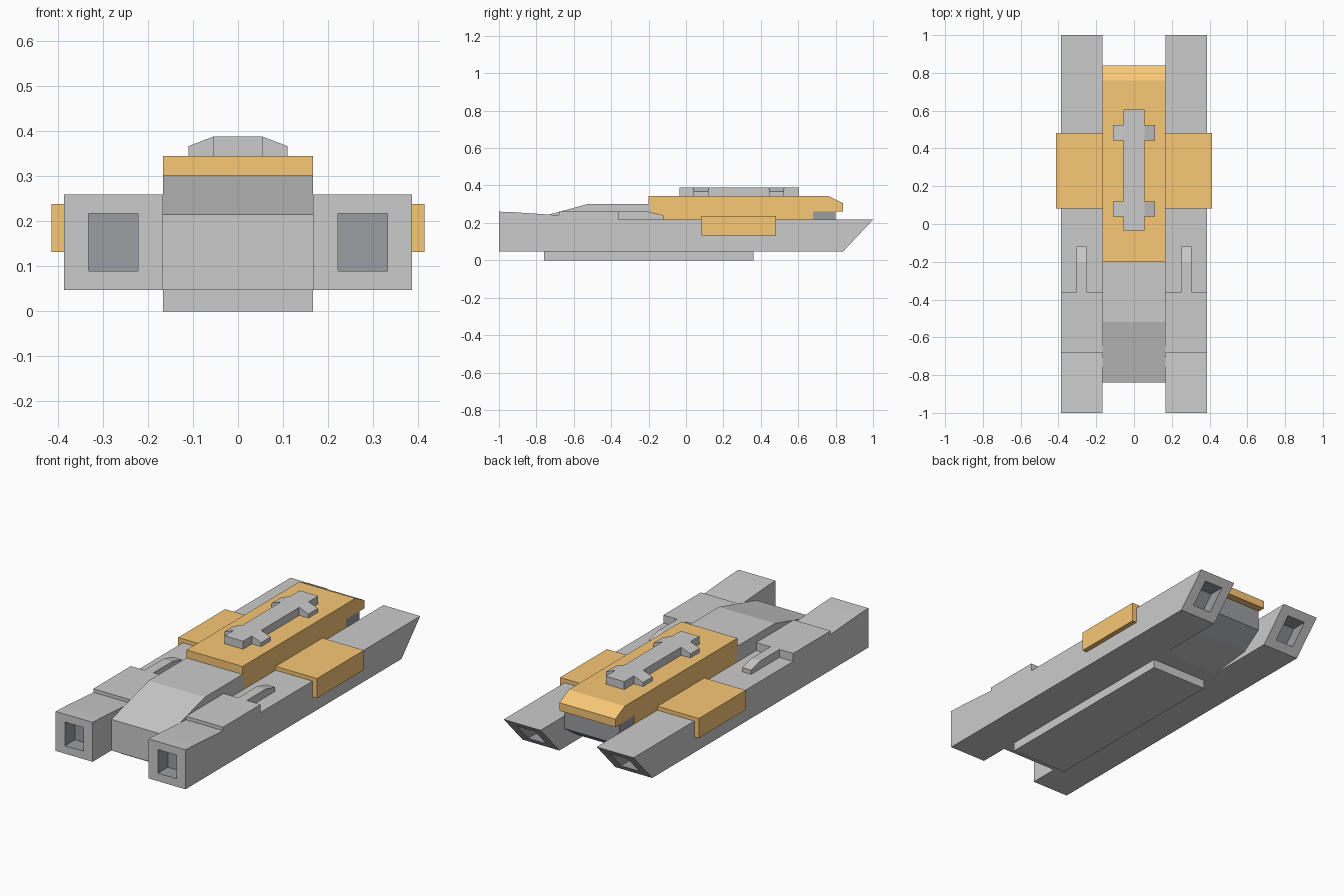
import bpy
import bmesh
from mathutils import Vector

if "Cube" in bpy.data.objects:
    bpy.data.objects.remove(bpy.data.objects["Cube"])


def material(name, colour):
    m = bpy.data.materials.new(name)
    m.diffuse_color = colour
    m.use_nodes = True
    m.node_tree.nodes["Principled BSDF"].inputs["Base Color"].default_value = m.diffuse_color
    return m


gold = material("gold", (0.95, 0.58, 0.18, 1))
dark = material("dark_grey", (0.33, 0.34, 0.36, 1))


def finish(name, bm, mat=None, mirror=False):
    bmesh.ops.recalc_face_normals(bm, faces=bm.faces[:])
    mesh = bpy.data.meshes.new(name)
    bm.to_mesh(mesh)
    bm.free()
    obj = bpy.data.objects.new(name, mesh)
    bpy.context.collection.objects.link(obj)
    if mat:
        mesh.materials.append(mat)
    if mirror:
        mod = obj.modifiers.new("mirror", 'MIRROR')
        mod.use_mirror_merge = False
    return obj


def prism(points, a, b, axis='X'):
    """Extrude a (y, z) profile along x, or an (x, z) profile along y."""
    bm = bmesh.new()

    def place(p, d):
        return (d, p[0], p[1]) if axis == 'X' else (p[0], d, p[1])
    lo = [bm.verts.new(place(p, a)) for p in points]
    hi = [bm.verts.new(place(p, b)) for p in points]
    bm.faces.new(lo)
    bm.faces.new(hi[::-1])
    n = len(points)
    for i in range(n):
        j = (i + 1) % n
        bm.faces.new((lo[i], hi[i], hi[j], lo[j]))
    bmesh.ops.recalc_face_normals(bm, faces=bm.faces[:])
    return bm


def box(y0, y1, z0, z1):
    return [(y0, z0), (y1, z0), (y1, z1), (y0, z1)]


W = 0.167    # half width of the central body
OUT = 0.387  # outer side of the pods

# Side pods with recessed dark openings at both ends
bm = prism([(-1, 0.047), (0.84, 0.047), (1, 0.217), (-0.36, 0.217),
            (-0.68, 0.241), (-0.92, 0.257), (-1, 0.26)], W, OUT)
bm.faces.ensure_lookup_table()
front = min(bm.faces, key=lambda f: f.calc_center_median().y)
rear = max(bm.faces, key=lambda f: f.calc_center_median().y)
for face, depth in ((front, 0.085), (rear, -0.085)):
    rim = bmesh.ops.extrude_discrete_faces(bm, faces=[face])['faces'][0]
    c = rim.calc_center_median()
    for v in rim.verts:
        d = v.co - c
        v.co = c + Vector((d.x * 0.5, d.y * 0.6, d.z * 0.6))
    floor = bmesh.ops.extrude_discrete_faces(bm, faces=[rim])['faces'][0]
    for v in floor.verts:
        v.co.y += depth
        for f in v.link_faces:
            f.material_index = 1
pod = finish("side_pod", bm, material("hull_grey", (0.8, 0.8, 0.8, 1)), True)
pod.data.materials.append(dark)

# Pod deck plates and their narrow fingers
finish("deck_plate", prism(box(-0.68, -0.36, 0.21, 0.26), W, OUT), None, True)
finish("deck_finger", prism([(-0.36, 0.21), (-0.12, 0.21), (-0.12, 0.24),
                             (-0.2, 0.26), (-0.36, 0.26)], 0.252, 0.305), None, True)

# Central body and keel
finish("central_body", prism([(-0.84, 0.047), (0.45, 0.047), (0.69, 0.075), (0.69, 0.217),
                              (-0.19, 0.217), (-0.19, 0.302), (-0.52, 0.302),
                              (-0.84, 0.215)], -W, W))
finish("keel", prism(box(-0.76, 0.36, 0, 0.047), -W, W))

# Dark block under the rear of the upper deck
finish("rear_block", prism([(0.69, 0.075), (0.8, 0.15), (0.8, 0.262), (0.68, 0.262),
                            (0.68, 0.075)], -W + 0.003, W - 0.003), dark)

# Gold upper deck with a chamfered overhang
finish("upper_deck", prism([(-0.2, 0.217), (0.68, 0.217), (0.68, 0.262), (0.84, 0.262),
                            (0.84, 0.305), (0.76, 0.345), (-0.2, 0.345)], -W, W), gold)

# Gold saddle armour wrapped over the pods
finish("saddle_plate", prism([(W, 0.217), (OUT, 0.217), (OUT, 0.132), (0.414, 0.132),
                              (0.414, 0.238), (W, 0.238)], 0.082, 0.482, 'Y'), gold, True)

# Raised spine with two sloping cross arms
finish("spine", prism(box(-0.035, 0.605, 0.345, 0.388), -0.055, 0.055))
for i, y in enumerate((0.04, 0.443)):
    finish(f"spine_arm_{i + 1}",
           prism([(0.055, 0.345), (0.11, 0.345), (0.11, 0.367), (0.055, 0.388)],
                 y, y + 0.08, 'Y'), None, True)
